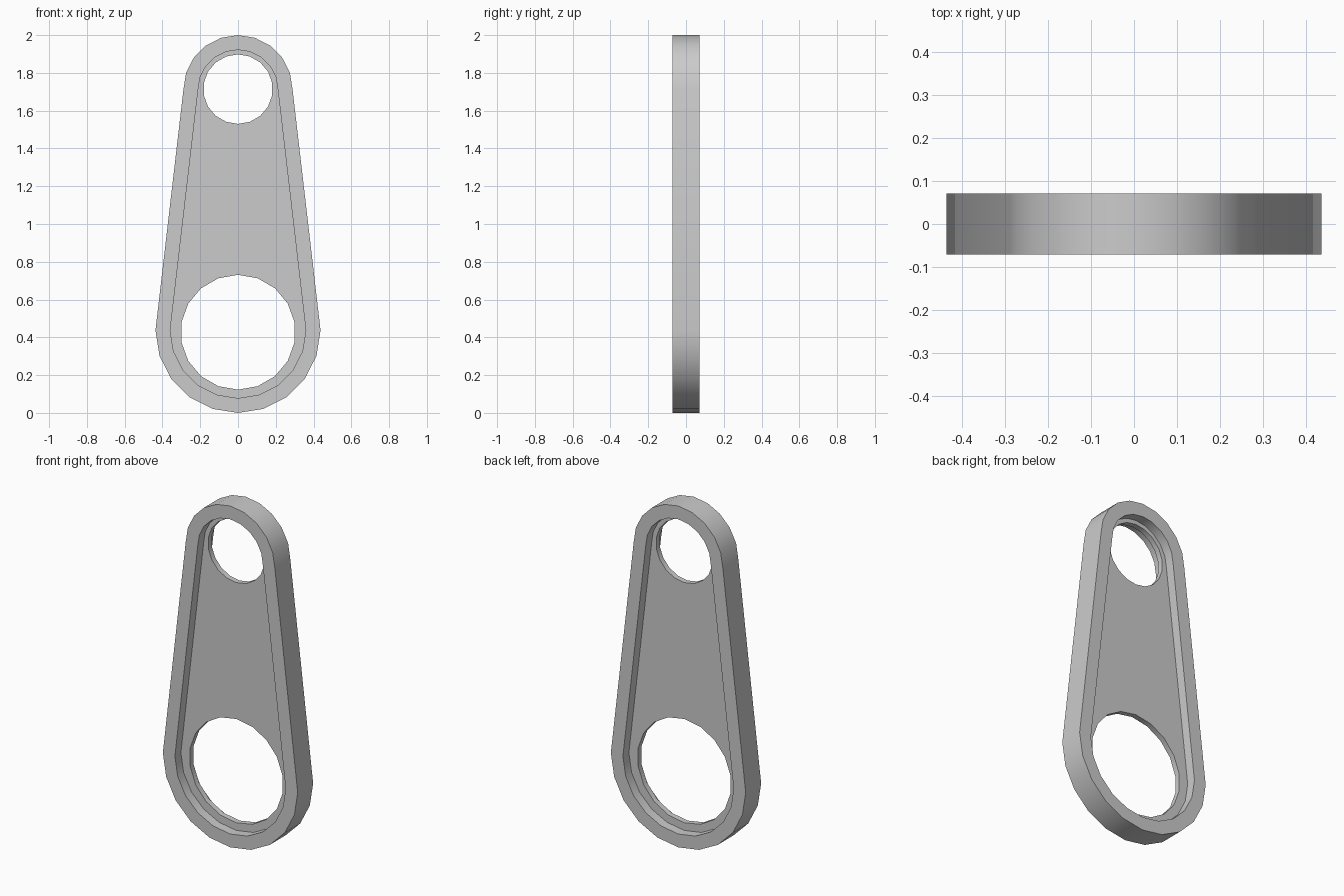
import bpy, bmesh
from math import cos, sin, radians

if "Cube" in bpy.data.objects:
    bpy.data.objects.remove(bpy.data.objects["Cube"])

HALF_T = 0.0715      # half thickness of the rim
HALF_WEB = 0.016     # half thickness of the recessed web
LOW_Z, HIGH_Z = 0.437, 1.711


def outline(r_low, r_high):
    """Teardrop outline: upper arc then lower arc, 18 degree steps."""
    up = [(r_high * cos(radians(a)), HIGH_Z + r_high * sin(radians(a))) for a in range(0, 181, 18)]
    low = [(r_low * cos(radians(a)), LOW_Z + r_low * sin(radians(a))) for a in range(180, 361, 18)]
    return up + low


def circle(z, r, n=18):
    return [(r * cos(radians(90 + 360 * i / n)), z + r * sin(radians(90 + 360 * i / n))) for i in range(n)]


def plate(name, outer, holes, half):
    """Fill an outline with holes, then extrude it along y."""
    bm = bmesh.new()
    edges = []
    for loop in [outer] + holes:
        vs = [bm.verts.new((x, -half, z)) for x, z in loop]
        edges += [bm.edges.new((vs[i - 1], vs[i])) for i in range(len(vs))]
    bmesh.ops.triangle_fill(bm, use_beauty=True, use_dissolve=False, edges=edges)
    ext = bmesh.ops.extrude_face_region(bm, geom=bm.faces[:], use_keep_orig=True)
    moved = [g for g in ext["geom"] if isinstance(g, bmesh.types.BMVert)]
    bmesh.ops.translate(bm, vec=(0, 2 * half, 0), verts=moved)
    bmesh.ops.recalc_face_normals(bm, faces=bm.faces[:])
    mesh = bpy.data.meshes.new(name)
    bm.to_mesh(mesh)
    bm.free()
    obj = bpy.data.objects.new(name, mesh)
    bpy.context.collection.objects.link(obj)
    return obj


inner = outline(0.359, 0.211)

# Raised rim around the plate
rim = plate("rim", outline(0.437, 0.289), [inner], HALF_T)

# Thin recessed web with the two round openings
web = plate("web", inner, [circle(0.427, 0.304), circle(1.714, 0.184)], HALF_WEB)

# Rounded edge shading on the rim
bpy.ops.object.select_all(action='DESELECT')
for ob in (rim, web):
    ob.select_set(True)
bpy.context.view_layer.objects.active = rim
bpy.ops.object.shade_smooth_by_angle(angle=radians(30))
